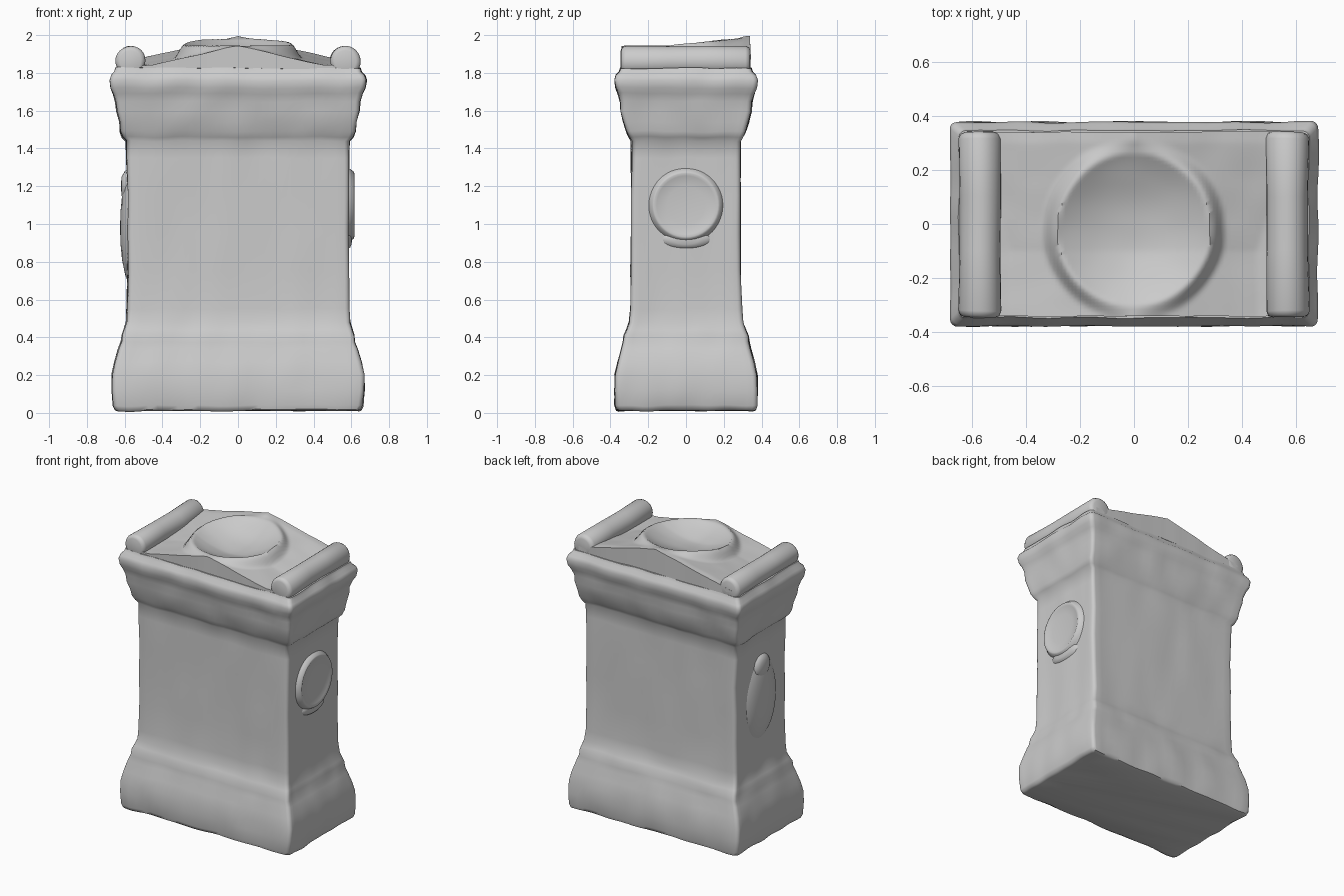
import bpy, bmesh
from math import cos, sin, pi, hypot, radians
from mathutils import Vector, Matrix, noise

if "Cube" in bpy.data.objects:
    bpy.data.objects.remove(bpy.data.objects["Cube"], do_unlink=True)

stone = bpy.data.materials.new("pale_grey_stone")
stone.use_nodes = True
grey = (0.6, 0.6, 0.6, 1)
stone.diffuse_color = grey
stone.node_tree.nodes["Principled BSDF"].inputs["Base Color"].default_value = grey


def finish(name, bm, wear=0.0):
    """Turn a bmesh into a smooth stone object, optionally weathered."""
    for v in bm.verts:
        v.co += noise.noise_vector(v.co * 7) * wear
    bmesh.ops.recalc_face_normals(bm, faces=bm.faces)
    mesh = bpy.data.meshes.new(name)
    bm.to_mesh(mesh)
    bm.free()
    mesh.materials.append(stone)
    obj = bpy.data.objects.new(name, mesh)
    bpy.context.collection.objects.link(obj)
    bpy.ops.object.select_all(action='DESELECT')
    obj.select_set(True)
    bpy.context.view_layer.objects.active = obj
    bpy.ops.object.shade_smooth_by_angle(angle=radians(50))
    return obj


def loft(bm, rings):
    """Skin closed rings of points and cap both ends."""
    loops = [[bm.verts.new(p) for p in ring] for ring in rings]
    for a, b in zip(loops, loops[1:]):
        n = len(a)
        for i in range(n):
            bm.faces.new((a[i], a[(i + 1) % n], b[(i + 1) % n], b[i]))
    bm.faces.new(loops[0][::-1])
    bm.faces.new(loops[-1])


def rounded_rect(hx, hy, z, r=0.025, side=24, corner=4):
    """Rectangle ring with rounded corners and subdivided sides."""
    pts = []
    for k, (sx, sy) in enumerate(((1, 1), (-1, 1), (-1, -1), (1, -1))):
        c = Vector((sx * (hx - r), sy * (hy - r), z))
        for i in range(corner + 1):
            a = (k + i / corner) * pi / 2
            pts.append(c + Vector((cos(a), sin(a), 0)) * r)
    ring = []
    for i, p in enumerate(pts):
        q = pts[(i + 1) % len(pts)]
        steps = side if i % (corner + 1) == corner else 1
        ring += [p.lerp(q, s / steps) for s in range(steps)]
    return ring


# Moulded body: plinth, shaft and cornice as (height, half width, half depth)
profile = [
    (0.012, 0.635, 0.352), (0.018, 0.652, 0.368), (0.04, 0.662, 0.375),
    (0.12, 0.668, 0.377), (0.2, 0.667, 0.375), (0.27, 0.652, 0.36),
    (0.34, 0.632, 0.342), (0.375, 0.618, 0.334), (0.41, 0.615, 0.33),
    (0.44, 0.605, 0.316), (0.48, 0.592, 0.3), (0.55, 0.587, 0.293),
    (0.75, 0.585, 0.29), (0.95, 0.585, 0.288), (1.15, 0.586, 0.288),
    (1.35, 0.588, 0.288), (1.44, 0.592, 0.288), (1.46, 0.612, 0.3),
    (1.49, 0.624, 0.315), (1.54, 0.628, 0.33), (1.6, 0.642, 0.345),
    (1.65, 0.646, 0.348), (1.69, 0.658, 0.36), (1.72, 0.672, 0.373),
    (1.76, 0.678, 0.378), (1.785, 0.67, 0.37), (1.805, 0.652, 0.352),
    (1.825, 0.646, 0.345)]
bm = bmesh.new()
loft(bm, [rounded_rect(hx, hy, z) for z, hx, hy in profile])
finish("moulded_body", bm, 0.008)


# Sloping pediment top with a hollowed offering bowl
def crest_height(x, y):
    back = min(max((y + 0.1) / 0.4, 0), 1)
    ridge = 1.945 + 0.05 * back
    gable = max(1.84 + 0.02 * back, ridge - abs(x) * 0.23)
    r = hypot(x, y + 0.02)
    rim = 1.945 + 0.04 * back
    if r < 0.28:
        return rim - 0.075 * (1 - (r / 0.28) ** 2)
    shoulder = min((r - 0.28) / 0.06, 1)
    shoulder = shoulder * shoulder * (3 - 2 * shoulder)
    return rim + (gable - rim) * shoulder


bm = bmesh.new()
bmesh.ops.create_grid(bm, x_segments=90, y_segments=56, size=1)
for v in bm.verts:
    x, y = v.co.x * 0.6, v.co.y * 0.34
    v.co = (x, y, crest_height(x, y))
rim_edges = [e for e in bm.edges if e.is_boundary]
skirt = bmesh.ops.extrude_edge_only(bm, edges=rim_edges)["geom"]
for v in skirt:
    if isinstance(v, bmesh.types.BMVert):
        v.co.z = 1.78
finish("pediment_with_bowl", bm, 0.004)

# Bolsters along both short edges of the top
for name, s in (("left_bolster", 1), ("right_bolster", -1)):
    bm = bmesh.new()
    rings = []
    for y, r in ((-0.345, 0.055), (-0.338, 0.072), (-0.32, 0.08), (-0.1, 0.077),
                 (0.1, 0.077), (0.315, 0.08), (0.333, 0.072), (0.34, 0.055)):
        rings.append([(s * 0.568 + r * cos(a * pi / 12), y,
                       1.862 + 1.02 * r * sin(a * pi / 12)) for a in range(24)])
    loft(bm, rings)
    finish(name, bm, 0.006)


def relief(name, outline, sx, y, z, squash=1.0):
    """Shallow turned relief on a side face from (radius, projection) pairs."""
    bm = bmesh.new()
    loft(bm, [[(sx * (0.58 + h), y + r * cos(a * pi / 24), z + squash * r * sin(a * pi / 24))
               for a in range(48)] for r, h in outline])
    return finish(name, bm)


# Offering dish with a stub handle on the left side
relief("offering_dish", [(0.2, 0), (0.19, 0.015), (0.178, 0.032), (0.168, 0.036),
                         (0.155, 0.03), (0.1, 0.024), (0.02, 0.022)], 1, 0, 1.1)
relief("dish_handle", [(0.13, 0), (0.11, 0.014), (0.07, 0.021), (0.01, 0.024)],
       1, 0, 0.92, 0.4)

# Worn jug on the right side
relief("jug_belly", [(0.17, 0), (0.15, 0.016), (0.1, 0.034), (0.05, 0.042),
                     (0.01, 0.044)], -1, 0, 0.98, 1.7)
relief("jug_mouth", [(0.09, 0), (0.08, 0.02), (0.05, 0.036), (0.01, 0.04)],
       -1, 0, 1.2)
